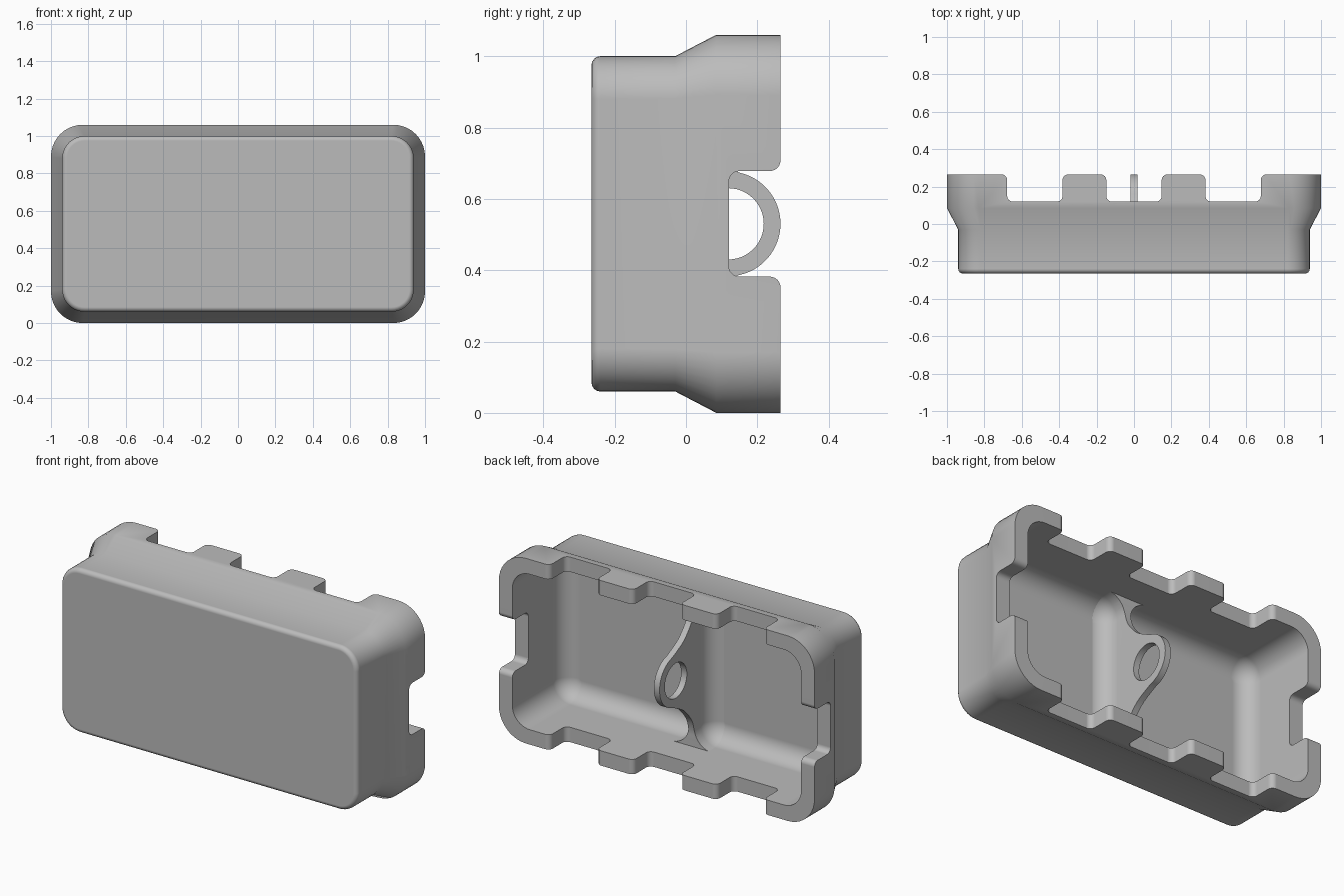
import bpy
import bmesh
from math import sin, cos, pi, radians
from mathutils import Matrix, Vector

if "Cube" in bpy.data.objects:
    bpy.data.objects.remove(bpy.data.objects["Cube"], do_unlink=True)

MID = 0.53      # height of the case centre
RIM = 0.265     # y of the open back edge
FLOOR = -0.205  # y of the inside floor
FILLET = 0.1    # radius between inside walls and floor

grey = bpy.data.materials.new("plain grey")
grey.use_nodes = True
grey.diffuse_color = (0.5, 0.5, 0.5, 1)
grey.node_tree.nodes["Principled BSDF"].inputs["Base Color"].default_value = (0.5, 0.5, 0.5, 1)


def finish(bm, name):
    bmesh.ops.recalc_face_normals(bm, faces=bm.faces)
    mesh = bpy.data.meshes.new(name)
    bm.to_mesh(mesh)
    bm.free()
    mesh.materials.append(grey)
    obj = bpy.data.objects.new(name, mesh)
    bpy.context.collection.objects.link(obj)
    return obj


def rounded_section(hx, hz, r, y, cx, steps=10):
    """Rounded rectangle in the xz plane at depth y."""
    pts = []
    for k, (sx, sz) in enumerate([(1, 1), (-1, 1), (-1, -1), (1, -1)]):
        for i in range(steps + 1):
            a = (k + i / steps) * pi / 2
            pts.append(Vector((cx + sx * (hx - r) + r * cos(a), y, MID + sz * (hz - r) + r * sin(a))))
    return pts


def loft(name, sections, cx=0.0):
    """Closed skin through a list of rounded sections."""
    bm = bmesh.new()
    loops = [[bm.verts.new(p) for p in rounded_section(*s, cx)] for s in sections]
    for a, b in zip(loops, loops[1:]):
        for i in range(len(a)):
            j = (i + 1) % len(a)
            bm.faces.new((a[i], a[j], b[j], b[i]))
    bm.faces.new(loops[0])
    bm.faces.new(loops[-1])
    return finish(bm, name)


def pocket(hx, hz, top, floor):
    """Sections of a straight pocket with a filleted floor."""
    r = FILLET + 0.01
    out = [(hx, hz, r, top)]
    for i in range(9):
        a = i / 8 * pi / 2
        inset = FILLET * (1 - cos(a))
        out.append((hx - inset, hz - inset, r - inset, floor + FILLET * (1 - sin(a))))
    return out


def prism(name, outline, axis, half, shift=0):
    """Extrude a closed (u, y) outline along x or z."""
    bm = bmesh.new()
    if axis == "z":
        verts = [bm.verts.new((u + shift, y, MID - half)) for u, y in outline]
        move = (0, 0, 2 * half)
    else:
        verts = [bm.verts.new((shift - half, y, MID + u)) for u, y in outline]
        move = (2 * half, 0, 0)
    face = bm.faces.new(verts)
    made = bmesh.ops.extrude_face_region(bm, geom=[face])["geom"]
    bmesh.ops.translate(bm, vec=move, verts=[v for v in made if isinstance(v, bmesh.types.BMVert)])
    return finish(bm, name)


def cut(target, cutter):
    cutter.hide_render = True
    mod = target.modifiers.new("cut", "BOOLEAN")
    mod.operation, mod.solver, mod.object = "DIFFERENCE", "EXACT", cutter
    bpy.context.view_layer.objects.active = target
    bpy.ops.object.modifier_apply(modifier=mod.name)
    bpy.data.objects.remove(cutter, do_unlink=True)


def smooth(obj):
    bpy.ops.object.select_all(action="DESELECT")
    obj.select_set(True)
    bpy.context.view_layer.objects.active = obj
    bpy.ops.object.shade_smooth_by_angle(angle=radians(32))
    # Keep the broad faces flat beside their small bevels
    mod = obj.modifiers.new("flat faces", "WEIGHTED_NORMAL")
    mod.keep_sharp = True


# Case shell: outside from the closed front to the rim, then inside to the floor
sections = []
bevel = 0.025
for i in range(5):
    a = i / 4 * pi / 2
    inset = bevel * (1 - sin(a))
    sections.append((0.94 - inset, 0.47 - inset, 0.12 - inset, -RIM + bevel * (1 - cos(a))))
sections += [(0.94, 0.47, 0.12, -0.03), (1, MID, 0.17, 0.085), (1, MID, 0.17, RIM)]
shell = loft("case_shell", sections + pocket(0.915, 0.445, RIM, FLOOR))

# Notches round the rim, with rounded floor corners and eased mouths
r, w, floor = 0.03, 0.148, 0.12
side = [(w - r + r * sin(a), floor + r - r * cos(a)) for a in [k * pi / 12 for k in range(7)]]
side += [(w + r - r * cos(a), RIM - r + r * sin(a)) for a in [k * pi / 12 for k in range(7)]]
side.append((w + r, RIM + 0.1))
notch = side + [(-u, y) for u, y in reversed(side)]
for x in (-0.53, 0, 0.53):
    cut(shell, prism("rim_notch_cutter", notch, "z", 0.7, x))
cut(shell, prism("side_notch_cutter", notch, "x", 1.2))
smooth(shell)

# Centre divider: ring outline sweeping down to low feet at both walls
ring_y, ring_r = 0.118, 0.147
edge = [(ring_r * sin(a), ring_y + ring_r * cos(a)) for a in [radians(6 * k) for k in range(14)]]
knots = [edge[-1], (0.19, 0.06), (0.235, 0.01), (0.29, -0.03), (0.35, -0.048), (0.4, -0.05), (0.455, -0.05)]
for i in range(len(knots) - 1):     # smooth curve through the knots
    p0, p1, p2, p3 = (Vector(knots[min(max(i + k, 0), len(knots) - 1)]) for k in (-1, 0, 1, 2))
    for t in (0.25, 0.5, 0.75, 1):
        p = p1 + (p2 - p0) * t / 2 + (p0 * 2 - p1 * 5 + p2 * 4 - p3) * t * t / 2 \
            + (p1 * 3 - p0 - p2 * 3 + p3) * t ** 3 / 2
        edge.append((p.x, p.y))
edge.append((0.455, FLOOR - 0.02))
outline = edge + [(-u, y) for u, y in reversed(edge[1:])]
divider = prism("ring_divider", outline, "x", 0.13)

# Hollow both sides of the divider so it blends into floor and walls
web = 0.018
for s in (-1, 1):
    cut(divider, loft("pocket_cutter", pocket(0.44, 0.447, RIM + 0.1, FLOOR - 0.002), s * (0.44 + web)))

# Finger hole
bm = bmesh.new()
spin = Matrix.Translation((0, ring_y, MID)) @ Matrix.Rotation(pi / 2, 4, "Y")
bmesh.ops.create_cone(bm, cap_ends=True, segments=48, radius1=0.1, radius2=0.1, depth=0.2, matrix=spin)
cut(divider, finish(bm, "ring_hole_cutter"))
smooth(divider)
